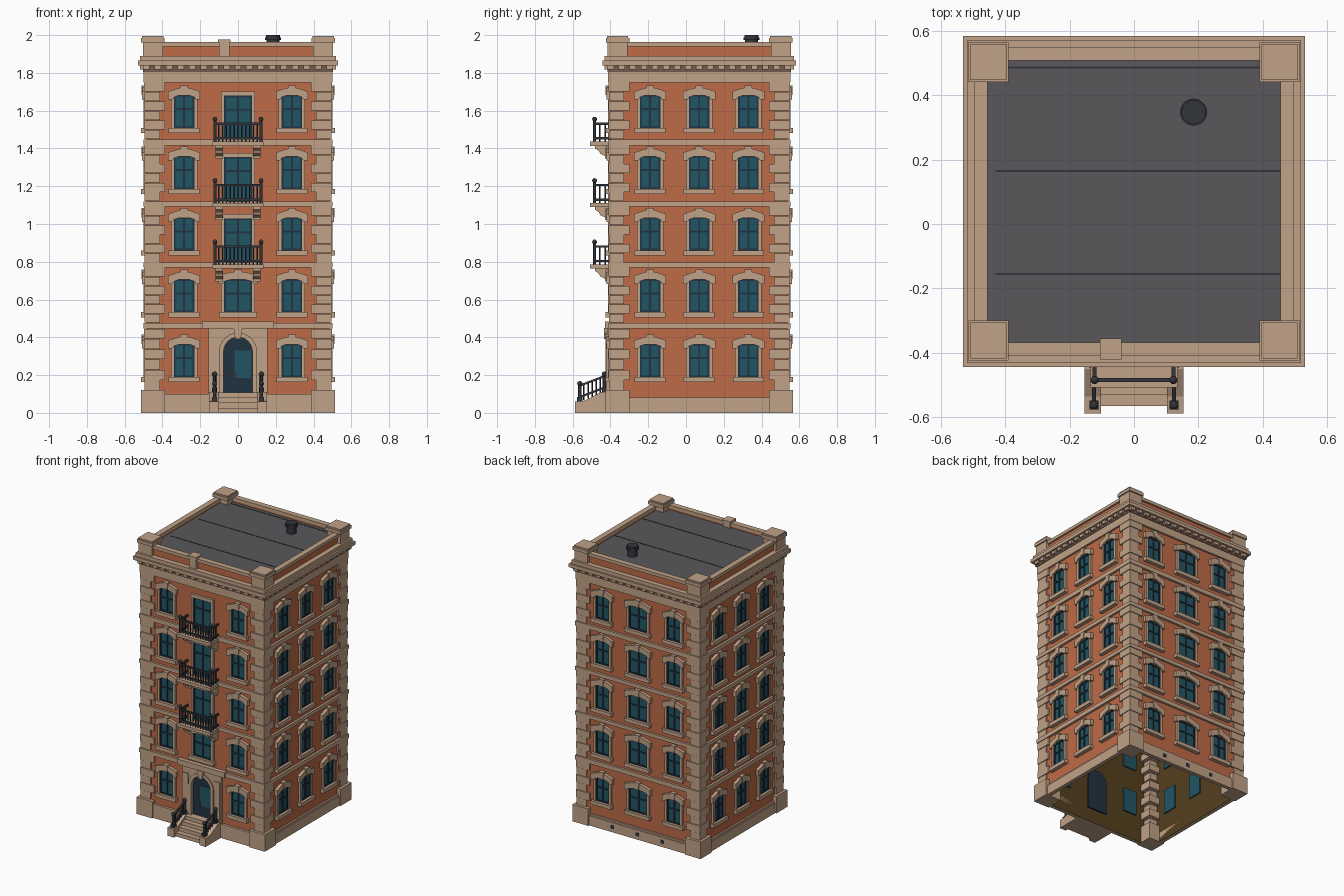
import bpy, bmesh, math
from mathutils import Vector, Matrix

if "Cube" in bpy.data.objects:
    bpy.data.objects.remove(bpy.data.objects["Cube"], do_unlink=True)

COLORS = {
    "brick": (0.52, 0.145, 0.062),
    "stone": (0.53, 0.36, 0.245),
    "shadow_stone": (0.17, 0.1, 0.07),
    "glass": (0.016, 0.09, 0.13),
    "dark_frame": (0.015, 0.032, 0.053),
    "iron": (0.032, 0.035, 0.042),
    "roof_grey": (0.1, 0.095, 0.105),
    "interior_brown": (0.09, 0.05, 0.014),
    "handle_copper": (0.3, 0.09, 0.03),
}
mats = {}
for name, rgb in COLORS.items():
    m = bpy.data.materials.new(name)
    m.use_nodes = True
    m.diffuse_color = (*rgb, 1)
    m.node_tree.nodes["Principled BSDF"].inputs["Base Color"].default_value = (*rgb, 1)
    mats[name] = m

parts = {}  # part name -> (bmesh, material name)


def mesh_of(part, mat):
    return parts.setdefault(part, (bmesh.new(), mat))[0]


def prism(part, mat, pts, offset):
    """Extrude a planar outline along an offset vector."""
    bm = mesh_of(part, mat)
    a = [bm.verts.new(p) for p in pts]
    b = [bm.verts.new(Vector(p) + Vector(offset)) for p in pts]
    faces = [bm.faces.new(a), bm.faces.new(b[::-1])]
    for i in range(len(a)):
        j = (i + 1) % len(a)
        faces.append(bm.faces.new((a[j], a[i], b[i], b[j])))
    bmesh.ops.recalc_face_normals(bm, faces=faces)


def block(part, mat, x, y, z, hx, hy, z1):
    """Box centred on x, y from z up to z1."""
    prism(part, mat, [(x - hx, y - hy, z), (x + hx, y - hy, z), (x + hx, y + hy, z), (x - hx, y + hy, z)],
          (0, 0, z1 - z))


def tube(part, mat, p, r0, r1, h, seg=8):
    bmesh.ops.create_cone(mesh_of(part, mat), cap_ends=True, segments=seg, radius1=r0, radius2=r1, depth=h,
                          matrix=Matrix.Translation(Vector(p) + Vector((0, 0, h / 2))))


def ball(part, mat, p, r):
    bmesh.ops.create_uvsphere(mesh_of(part, mat), u_segments=10, v_segments=6, radius=r,
                              matrix=Matrix.Translation(p))


# Walls: origin, along-wall direction, outward direction, half length
CY, HX, HY = 0.07, 0.485, 0.468
FRONT = (Vector((0, CY - HY, 0)), Vector((1, 0, 0)), Vector((0, -1, 0)), HX)
RIGHT = (Vector((HX, CY, 0)), Vector((0, 1, 0)), Vector((1, 0, 0)), HY)
BACK = (Vector((0, CY + HY, 0)), Vector((-1, 0, 0)), Vector((0, 1, 0)), HX)
LEFT = (Vector((-HX, CY, 0)), Vector((0, -1, 0)), Vector((-1, 0, 0)), HY)
WALLS = (FRONT, RIGHT, BACK, LEFT)


def on_wall(w, u, d, z):
    return w[0] + w[1] * u + w[2] * d + Vector((0, 0, z))


def panel(part, mat, w, outline, d0, d1):
    """Outline in (along, height), extruded outward from d0 to d1."""
    prism(part, mat, [on_wall(w, u, d0, z) for u, z in outline], w[2] * (d1 - d0))


def rect(part, mat, w, u0, u1, z0, z1, d0, d1):
    panel(part, mat, w, [(u0, z0), (u1, z0), (u1, z1), (u0, z1)], d0, d1)


def arch(r, spring, n=12):
    return [(r * math.cos(math.pi * i / n), spring + r * math.sin(math.pi * i / n)) for i in range(n + 1)]


# Shells open at the bottom
for part, mat, inset, top in (("brick_walls", "brick", 0, 1.8), ("interior_lining", "interior_brown", 0.01, 1.74)):
    block(part, mat, 0, CY, 0, HX - inset, HY - inset, top)
    bm = parts[part][0]
    bmesh.ops.delete(bm, geom=[f for f in bm.faces if f.calc_center_median().z < 0.001], context="FACES_ONLY")


# Windows
def glazing(w, u, z0, z1, h, bar_z):
    rect("window_glass", "glass", w, u - h, u + h, z0, z1, -0.02, 0.003)
    for c in (-h + 0.004, 0, h - 0.004):
        rect("window_bars", "dark_frame", w, u + c - 0.005, u + c + 0.005, z0, z1, 0.001, 0.009)
    for z in (z0 + 0.004, bar_z, z1 - 0.004):
        rect("window_bars", "dark_frame", w, u - h, u + h, z - 0.005, z + 0.005, 0.001, 0.009)
    for s in (-1, 1):
        a, b = sorted((u + s * h, u + s * (h + 0.016)))
        rect("window_jambs", "stone", w, a, b, z0, z1, 0, 0.014)


def window(w, u, z0, h):
    z1 = z0 + 0.175
    glazing(w, u, z0, z1, h, z0 + 0.1)
    rect("window_sills", "stone", w, u - h - 0.028, u + h + 0.028, z0 - 0.027, z0, 0, 0.028)
    half = [(0, 0.042), (h * 0.6, 0.036), (h + 0.031, 0.018), (h + 0.031, -0.025), (h + 0.008, -0.025),
            (h, -0.012), (h * 0.5, -0.002)]
    outline = half + [(-a, b) for a, b in half[:0:-1]]
    panel("window_lintels", "stone", w, [(u + a, z1 + b) for a, b in outline], 0, 0.022)
    panel("window_lintels", "stone", w, [(u - 0.014, z1), (u + 0.014, z1), (u + 0.02, z1 + 0.05),
                                         (u - 0.02, z1 + 0.05)], 0, 0.027)


FLOORS = (0.19, 0.533, 0.86, 1.185, 1.508)
for z in FLOORS:
    for w in WALLS:
        side = 0.285 if w[3] == HX else 0.26
        for u in (-side, side):
            window(w, u, z, 0.054)
        if w is not FRONT:
            window(w, 0, z, 0.073 if w is BACK else 0.054)

# Middle front openings and balconies
window(FRONT, 0, FLOORS[1], 0.073)
for k in range(3):
    z = 0.78 + 0.325 * k
    glazing(FRONT, 0, z, z + 0.25, 0.073, z + 0.175)
    rect("window_jambs", "stone", FRONT, -0.09, 0.09, z + 0.25, z + 0.272, 0, 0.016)
    rect("balcony_slabs", "stone", FRONT, -0.135, 0.135, z - 0.016, z + 0.006, 0, 0.11)
    for x in (-0.1, 0.1):
        scroll = [(0, 0), (0.085, 0), (0.085, -0.014), (0.062, -0.03), (0.056, -0.044), (0.03, -0.056),
                  (0.03, -0.07), (0, -0.07)]
        prism("balcony_brackets", "stone", [on_wall(FRONT, x - 0.02, d, z - 0.014 + dz) for d, dz in scroll],
              (0.04, 0, 0))
    for h in (0.018, 0.095):
        rect("balcony_rails", "iron", FRONT, -0.125, 0.125, z + h, z + h + 0.012, 0.08, 0.092)
        for x in (-0.122, 0.122):
            rect("balcony_rails", "iron", FRONT, x - 0.006, x + 0.006, z + h, z + h + 0.012, 0, 0.085)
    for i in range(1, 12):
        tube("balcony_rails", "iron", on_wall(FRONT, -0.122 + 0.244 * i / 12, 0.086, z), 0.004, 0.004, 0.1, 6)
    for x in (-0.122, 0.122):
        for d in (0.03, 0.058):
            tube("balcony_rails", "iron", on_wall(FRONT, x, d, z), 0.004, 0.004, 0.1, 6)
        tube("balcony_posts", "iron", on_wall(FRONT, x, 0.086, z), 0.008, 0.008, 0.12)
        ball("balcony_posts", "iron", on_wall(FRONT, x, 0.086, z + 0.125), 0.013)

# Quoins: alternating long and short blocks between the floor bands
BANDS = ((0.446, 0.477), (0.77, 0.796), (1.093, 1.12), (1.416, 1.448))
edges = [0.12] + [e for b in BANDS for e in b] + [1.75]
for z0, z1 in zip(edges[::2], edges[1::2]):
    step = (z1 - z0) / 6
    for i in range(6):
        size = 0.055 if i % 2 else 0.04
        out = 0.012 if i % 2 else 0.009
        for sx in (-1, 1):
            for sy in (-1, 1):
                block("corner_quoins", "stone", sx * (HX + out - size), CY + sy * (HY + out - size),
                      z0 + i * step + 0.001, size, size, z0 + (i + 1) * step - 0.001)

# Floor bands, plinth, frieze, cornice, dentils and parapet
for w in WALLS:
    L = w[3]
    for z0, z1 in BANDS:
        rect("floor_bands", "stone", w, -L - 0.016, L + 0.016, z0, z1, -0.005, 0.016)
    rect("plinth", "stone", w, -L - 0.018, L + 0.018, 0, 0.1 if w is FRONT else 0.07, -0.01, 0.018)
    rect("plinth", "stone", w, -L - 0.012, L + 0.012, 0.06, 0.1 if w is FRONT else 0.082, -0.005, 0.012)
    n = 17
    for i in range(n):
        u = -L + 2 * L * i / (n - 1)
        rect("dentils", "stone", w, u - 0.017, u + 0.017, 1.818, 1.842, 0, 0.034)
    rect("parapet_wall", "brick", w, -L + 0.003, L - 0.003, 1.88, 1.942, -0.025, -0.003)
    rect("parapet_coping", "stone", w, -L - 0.01, L + 0.01, 1.94, 1.963, -0.03, 0.01)
for z0, z1, o, mat in ((1.75, 1.806, 0.014, "stone"), (1.806, 1.842, 0.018, "shadow_stone"),
                       (1.84, 1.865, 0.045, "stone"), (1.865, 1.89, 0.033, "stone")):
    block("frieze_recess" if mat != "stone" else "cornice", mat, 0, CY, z0, HX + o, HY + o, z1)
for sx in (-1, 1):
    for sy in (-1, 1):
        block("plinth_corners", "stone", sx * 0.45, CY + sy * 0.433, 0, 0.063, 0.063, 0.122)
        x, y = sx * 0.451, CY + sy * 0.432
        block("parapet_piers", "stone", x, y, 1.885, 0.053, 0.053, 1.965)
        block("parapet_piers", "stone", x, y, 1.962, 0.062, 0.062, 1.985)
        block("parapet_piers", "stone", x, y, 1.985, 0.056, 0.056, 1.995)
block("parapet_piers", "stone", -0.072, -0.388, 1.885, 0.028, 0.028, 1.96)
block("parapet_piers", "stone", -0.072, -0.388, 1.96, 0.033, 0.033, 1.978)

# Roof with seams and a vent
block("roof", "roof_grey", 0, CY, 1.88, HX - 0.02, HY - 0.02, 1.928)
for y in (-0.155, 0.165, 0.485):
    block("roof_seams", "iron", 0.012, y, 1.927, 0.442, 0.003, 1.93)
for z, r, h in ((1.928, 0.034, 0.05), (1.973, 0.042, 0.014), (1.987, 0.038, 0.013)):
    tube("roof_vent", "iron", (0.185, 0.347, z), r, r, h, 20)

# Cellar vents at the back
for u in (-0.2, 0, 0.2):
    rect("cellar_vents", "dark_frame", BACK, u - 0.015, u + 0.015, 0.025, 0.05, 0.015, 0.02)

# Entrance: surround, arch ring, door
for name, outer, r, d in (("door_surround", [(-0.155, 0.1), (-0.155, 0.446), (0.155, 0.446), (0.155, 0.1)], 0.08, 0.02),
                          ("door_arch", [(-0.1, 0.1)] + arch(0.1, 0.325)[::-1] + [(0.1, 0.1)], 0.076, 0.028)):
    panel(name, "stone", FRONT, outer + [(r, 0.1)] + arch(r, 0.325) + [(-r, 0.1)], 0, d)
panel("door_arch", "stone", FRONT, [(-0.014, 0.39), (0.014, 0.39), (0.024, 0.45), (-0.024, 0.45)], 0, 0.036)
rect("door_surround", "stone", FRONT, -0.19, 0.19, 0.446, 0.485, 0, 0.03)
for s in (-0.127, 0.127):
    rect("door_surround", "stone", FRONT, s - 0.022, s + 0.022, 0.12, 0.4, 0.015, 0.026)
panel("front_door", "dark_frame", FRONT, [(0.078, 0.1)] + arch(0.078, 0.325) + [(-0.078, 0.1)], -0.02, 0.006)
rect("door_glass", "glass", FRONT, -0.018, 0.068, 0.185, 0.33, 0.005, 0.009)
rect("door_handle", "handle_copper", FRONT, -0.022, -0.014, 0.18, 0.215, 0.006, 0.018)

# Entrance steps, cheek walls and stair rails
for i in range(4):
    block("entrance_steps", "stone", 0, -0.475 + 0.018 * i - 0.005, 0, 0.102, 0.085 - 0.018 * i, 0.027 * (i + 1))
for s in (-1, 1):
    cheek = [(-0.4, 0), (-0.588, 0), (-0.588, 0.06), (-0.535, 0.065), (-0.45, 0.11), (-0.4, 0.11)]
    prism("stair_cheeks", "stone", [(s * 0.102, y, z) for y, z in cheek], (s * 0.051, 0, 0))
    x = s * 0.124
    for y, z in ((-0.562, 0.06), (-0.432, 0.11)):
        block("stair_posts", "iron", x, y, z, 0.014, 0.014, z + 0.025)
        tube("stair_posts", "iron", (x, y, z), 0.009, 0.009, 0.09)
        ball("stair_posts", "iron", (x, y, z + 0.095), 0.014)
    for lift in (0.018, 0.078):
        ends = [(-0.562, 0.06 + lift), (-0.432, 0.11 + lift)]
        rail = ends + [(y, z + 0.012) for y, z in ends[::-1]]
        prism("stair_rails", "iron", [(x - 0.006, y, z) for y, z in rail], (0.012, 0, 0))
    for i in range(1, 6):
        t = i / 6
        tube("stair_rails", "iron", (x, -0.562 + 0.13 * t, 0.06 + 0.05 * t), 0.004, 0.004, 0.085, 6)

# Turn each part into an object
for name, (bm, mat) in parts.items():
    me = bpy.data.meshes.new(name)
    bm.to_mesh(me)
    bm.free()
    me.materials.append(mats[mat])
    ob = bpy.data.objects.new(name, me)
    bpy.context.scene.collection.objects.link(ob)
    if name in ("balcony_posts", "stair_posts", "roof_vent"):
        bpy.context.view_layer.objects.active = ob
        ob.select_set(True)
        bpy.ops.object.shade_smooth_by_angle(angle=math.radians(50))
        ob.select_set(False)
